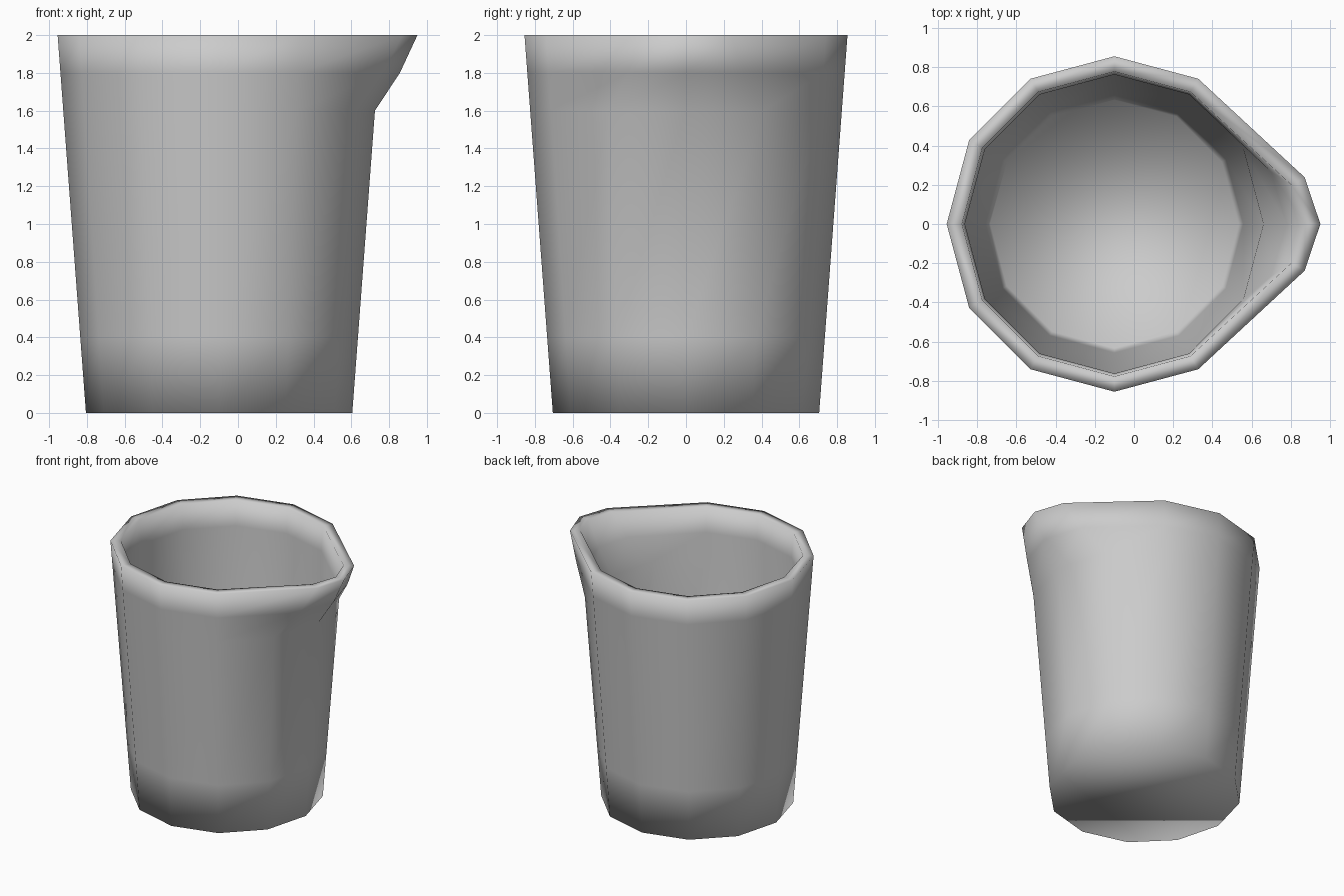
import bpy, bmesh
from math import cos, sin, pi

if "Cube" in bpy.data.objects:
    bpy.data.objects.remove(bpy.data.objects["Cube"])

SIDES = 12
CX = -0.1          # centre of the round body
WALL = 0.078


def ring(bm, z, spout=0.0, inset=0.0, level=None):
    """One 12-sided loop; spout (0..1) pulls three vertices out into the lip."""
    r = 0.705 + 0.15 * z / 2 - inset
    pull = {0: (0.195, 0.0), 1: (0.23, -0.19), SIDES - 1: (0.23, 0.19)}
    verts = []
    for i in range(SIDES):
        a = 2 * pi * i / SIDES
        dx, dy = pull.get(i, (0, 0))
        verts.append(bm.verts.new((CX + r * cos(a) + dx * spout,
                                   r * sin(a) + dy * spout,
                                   z if level is None else level)))
    return verts


# Outer wall from base to rim, then inner wall back down to the floor
bm = bmesh.new()
rings = [ring(bm, z, s) for z, s in
         ((0, 0), (0.4, 0), (1.6, 0), (1.8, 0.6), (2.0, 1.0))]
rings += [ring(bm, z, s, t) for z, s, t in
          ((2.0, 1.0, WALL), (1.8, 0.6, WALL), (1.6, 0, 0.065),
           (0.4, 0, WALL), (0.08, 0, WALL))]
for a, b in zip(rings, rings[1:]):
    for i in range(SIDES):
        j = (i + 1) % SIDES
        bm.faces.new((a[i], a[j], b[j], b[i]))

# Base and inner floor
bm.faces.new(rings[0][::-1])
bm.faces.new(rings[-1])
bmesh.ops.recalc_face_normals(bm, faces=bm.faces)
for f in bm.faces:
    f.smooth = True

mesh = bpy.data.meshes.new("beaker")
bm.to_mesh(mesh)
bm.free()
cup = bpy.data.objects.new("beaker", mesh)
bpy.context.collection.objects.link(cup)
